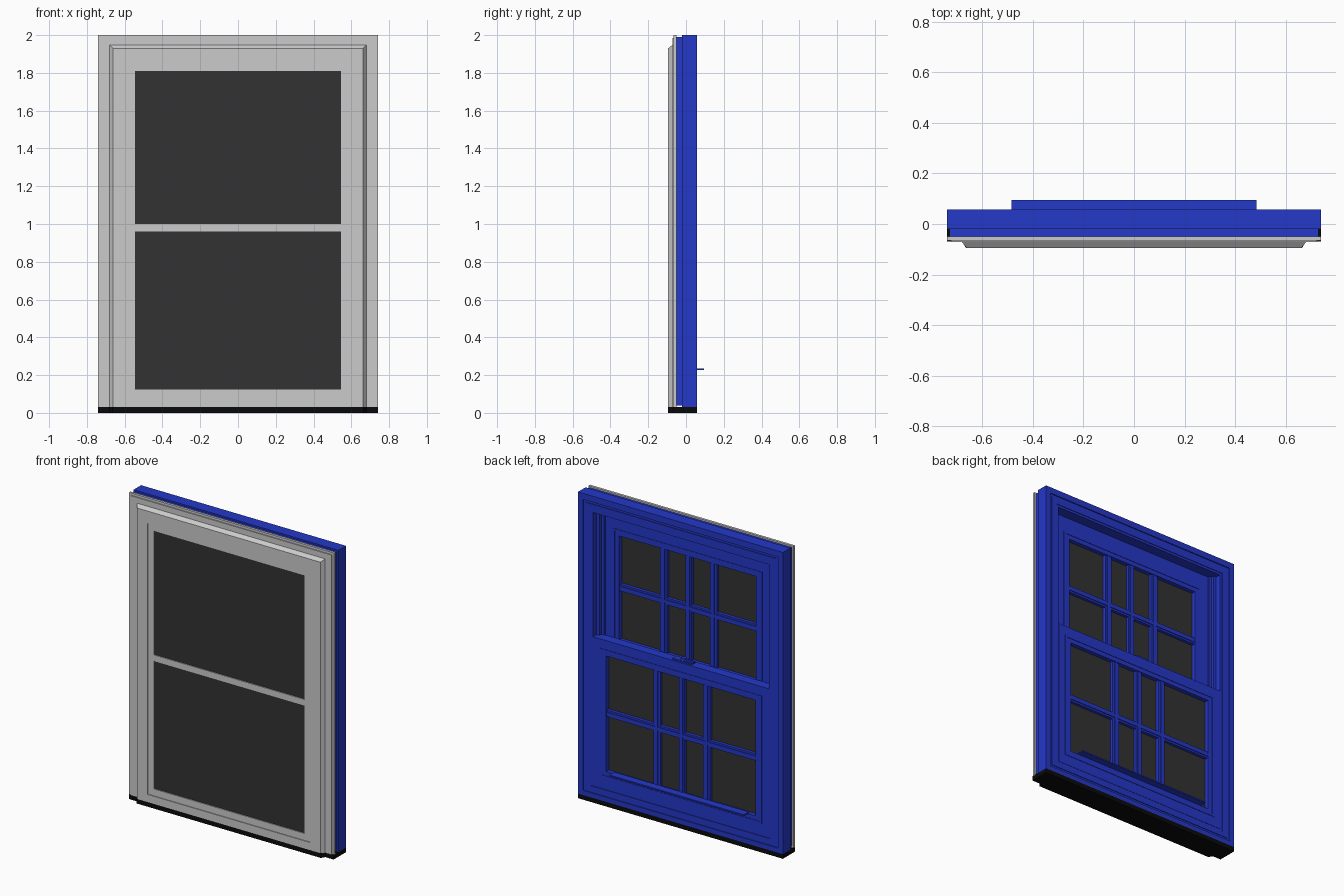
import bpy, bmesh

if "Cube" in bpy.data.objects:
    bpy.data.objects.remove(bpy.data.objects["Cube"])


def material(name, rgb):
    m = bpy.data.materials.new(name)
    m.diffuse_color = (*rgb, 1)
    m.use_nodes = True
    m.node_tree.nodes["Principled BSDF"].inputs["Base Color"].default_value = m.diffuse_color
    return m


BLUE = material("blue_paint", (0.018, 0.04, 0.58))
DARK = material("dark_glass", (0.032, 0.032, 0.032))
BLACK = material("black_sill", (0.003, 0.003, 0.003))


def finish(name, bm, mat):
    bmesh.ops.recalc_face_normals(bm, faces=bm.faces)
    me = bpy.data.meshes.new(name)
    bm.to_mesh(me)
    bm.free()
    ob = bpy.data.objects.new(name, me)
    bpy.context.collection.objects.link(ob)
    if mat:
        me.materials.append(mat)
    return ob


def box(name, x, y, z, mat=None):
    """Box from (min, max) pairs."""
    bm = bmesh.new()
    bmesh.ops.create_cube(bm, size=1)
    for v in bm.verts:
        for i, (a, b) in enumerate((x, y, z)):
            v.co[i] = a if v.co[i] < 0 else b
    return finish(name, bm, mat)


def ring(name, outer, inner, y, mat=None, taper=0):
    """Rectangular frame; outer/inner = (half width, z low, z high), y = (front, back).
    taper pulls in the front outer edge at the sides and top."""
    bm = bmesh.new()

    def loop(w, z0, z1, yy):
        return [bm.verts.new((px, yy, pz)) for px, pz in ((-w, z0), (w, z0), (w, z1), (-w, z1))]

    w, z0, z1 = outer
    loops = [loop(w - taper, z0, z1 - taper, y[0]), loop(w, z0, z1, y[1]),
             loop(*inner, y[1]), loop(*inner, y[0])]
    for k in range(4):
        a, b = loops[k], loops[(k + 1) % 4]
        for i in range(4):
            j = (i + 1) % 4
            bm.faces.new((a[i], a[j], b[j], b[i]))
    return finish(name, bm, mat)


# Black sill with a narrower nose at the front
bm = bmesh.new()
plan = [(-.74, .057), (-.74, -.07), (-.68, -.07), (-.665, -.095),
        (.665, -.095), (.68, -.07), (.74, -.07), (.74, .057)]
base = bm.faces.new([bm.verts.new((px, py, 0)) for px, py in plan])
top = bmesh.ops.extrude_face_region(bm, geom=[base])["geom"]
bmesh.ops.translate(bm, vec=(0, 0, .03), verts=[g for g in top if isinstance(g, bmesh.types.BMVert)])
finish("sill", bm, BLACK)

# Grey exterior cladding
ring("outer_flange", (.74, .03, 2), (.59, .08, 1.85), (-.066, -.05))
ring("flange_lip", (.725, .03, 1.985), (.66, .05, 1.93), (-.072, -.066))
ring("raised_casing", (.68, .03, 1.948), (.588, .08, 1.85), (-.095, -.072), taper=.018)
ring("exterior_sash", (.588, .08, 1.85), (.545, .125, 1.81), (-.09, -.06))
box("exterior_meeting_rail", (-.545, .545), (-.09, -.06), (.96, 1.0))

# Blue interior frame, stepped in depth
ring("frame_middle", (.73, .04, 1.99), (.635, .12, 1.89), (-.05, -.02), BLUE)
ring("frame_back", (.74, .03, 2), (.705, .06, 1.96), (-.02, .057), BLUE)
ring("frame_stop", (.705, .06, 1.96), (.635, .12, 1.89), (-.02, .05), BLUE)
ring("frame_bead", (.69, .075, 1.945), (.65, .105, 1.905), (.05, .054), BLUE)

# Jamb liner fins beside the upper sash
for s, side in ((-1, "left"), (1, "right")):
    for a, b, y1 in ((.615, .635, .015), (.595, .615, -.005)):
        box(f"jamb_liner_{side}", sorted((s * a, s * b)), (-.02, y1), (1.0, 1.89), BLUE)

# Sashes: opening, depth, glass depth
sashes = {
    "upper": ((.635, 1.0, 1.89), (.495, 1.07, 1.75), (-.055, -.017), (.96 + .04, 1.81)),
    "lower": ((.635, .12, 1.08), (.54, .225, .98), (-.01, .052), (.125, .96)),
}
for name, (outer, inner, (yf, yb), (g0, g1)) in sashes.items():
    w, z0, z1 = inner
    ring(name + "_sash", outer, inner, (yf, yb), BLUE)
    ring(name + "_glazing_bead", (w + .045, z0 - .04, z1 + .04), (w + .03, z0 - .028, z1 + .028),
         (yb, yb + .003), BLUE)
    # Panes towards the outside and the room
    box(name + "_outer_pane", (-.55, .55), (-.084, -.078), (g0 - .005, g1 + .005), DARK)
    box(name + "_inner_pane", (-w, w), (yb - .034, yb - .028), (z0, z1), DARK)
    # Muntin grid with a slim raised ridge on every bar
    zc = (z0 + z1) / 2
    for cx, h in ((-.18, .025), (0, .021), (.18, .025)):
        box(name + "_muntin_vertical", (cx - h, cx + h), (yb - .028, yb - .008), (z0, z1), BLUE)
        box(name + "_muntin_ridge", (cx - .01, cx + .01), (yb - .008, yb - .003), (z0, z1), BLUE)
    box(name + "_muntin_horizontal", (-w, w), (yb - .028, yb - .008), (zc - .022, zc + .022), BLUE)
    box(name + "_muntin_ridge", (-w, w), (yb - .008, yb - .003), (zc - .01, zc + .01), BLUE)

# Lift rail at the bottom of the lower sash
box("lift_rail", (-.485, .485), (.045, .095), (.226, .234), BLUE)

# Sash lock on the meeting rail
box("lock_base", (-.07, .07), (.0, .04), (1.08, 1.088), BLUE)
bm = bmesh.new()
bmesh.ops.create_cone(bm, cap_ends=True, segments=16, radius1=.02, radius2=.016, depth=.014)
bmesh.ops.translate(bm, vec=(0, .02, 1.095), verts=bm.verts)
finish("lock_cam", bm, BLUE)
box("lock_lever", (-.08, 0), (.022, .036), (1.09, 1.1), BLUE)
